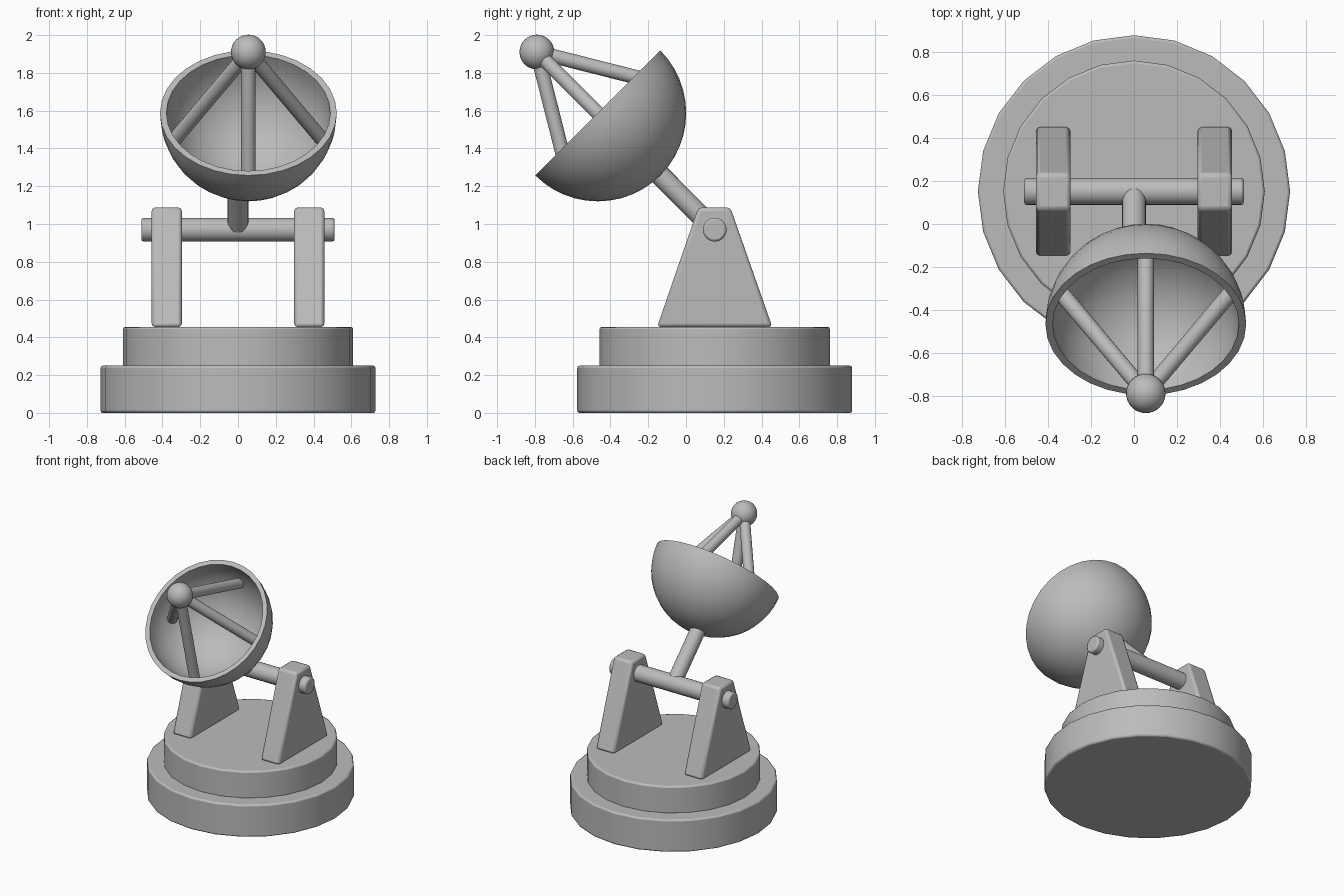
import bpy, bmesh, math
from mathutils import Vector

if "Cube" in bpy.data.objects:
    bpy.data.objects.remove(bpy.data.objects["Cube"], do_unlink=True)

GREY = (0.5, 0.5, 0.5, 1)
grey = bpy.data.materials.new("grey_metal")
grey.use_nodes = True
grey.diffuse_color = GREY
grey.node_tree.nodes["Principled BSDF"].inputs["Base Color"].default_value = GREY


def finish(obj, name, bevel=0.0, angle=35):
    """Name, colour, bevel and smooth a part."""
    obj.name = name
    obj.data.materials.clear()
    obj.data.materials.append(grey)
    if bevel:
        mod = obj.modifiers.new("soft_edges", 'BEVEL')
        mod.width = bevel
        mod.segments = 2
        mod.limit_method = 'ANGLE'
        mod.angle_limit = math.radians(40)
    bpy.ops.object.select_all(action='DESELECT')
    obj.select_set(True)
    bpy.context.view_layer.objects.active = obj
    bpy.ops.object.shade_smooth_by_angle(angle=math.radians(angle))
    return obj


def rod(name, start, end, radius, sides=24, bevel=0.0):
    """Cylinder between two points."""
    start, end = Vector(start), Vector(end)
    way = end - start
    bpy.ops.mesh.primitive_cylinder_add(vertices=sides, radius=radius, depth=way.length,
                                        location=(start + end) / 2)
    obj = bpy.context.object
    obj.rotation_euler = way.to_track_quat('Z', 'Y').to_euler()
    return finish(obj, name, bevel)


def mesh_object(name, bm):
    bmesh.ops.recalc_face_normals(bm, faces=bm.faces)
    mesh = bpy.data.meshes.new(name)
    bm.to_mesh(mesh)
    bm.free()
    obj = bpy.data.objects.new(name, mesh)
    bpy.context.collection.objects.link(obj)
    return obj


# Stepped round base
PIVOT_Y = 0.152
rod("base_lower", (0, PIVOT_Y, 0), (0, PIVOT_Y, 0.25), 0.728, bevel=0.012)
rod("base_upper", (0, PIVOT_Y, 0.24), (0, PIVOT_Y, 0.455), 0.61, bevel=0.012)

# Pair of tapered supports
PROFILE = [(-0.153, 0.455), (0.457, 0.455), (0.235, 1.087), (0.065, 1.087)]
for side, label in ((1, "left"), (-1, "right")):
    bm = bmesh.new()
    face = bm.faces.new([bm.verts.new((side * 0.297, y, z)) for y, z in PROFILE])
    grown = bmesh.ops.extrude_face_region(bm, geom=[face])["geom"]
    bmesh.ops.translate(bm, vec=(side * 0.16, 0, 0),
                        verts=[v for v in grown if isinstance(v, bmesh.types.BMVert)])
    finish(mesh_object("support", bm), label + "_support", bevel=0.018)

# Axle through the supports and the arm that carries the dish
rod("axle", (-0.512, PIVOT_Y, 0.97), (0.512, PIVOT_Y, 0.97), 0.063, bevel=0.012)
rod("dish_arm", (0, 0.126, 0.994), (0, -0.152, 1.273), 0.055)

# Hollow hemispherical dish, spun from its wall section
CENTRE = Vector((0.055, -0.467, 1.588))
AXIS = Vector((0, -1, 1)).normalized()
OUTER, INNER, RINGS = 0.468, 0.434, 12
bm = bmesh.new()
steps = [math.pi / 2 * i / RINGS for i in range(RINGS + 1)]
section = [(OUTER * math.sin(a), -OUTER * math.cos(a)) for a in steps]
section += [(INNER * math.sin(a), -INNER * math.cos(a)) for a in reversed(steps)]
verts = [bm.verts.new((r, 0, h)) for r, h in section]
edges = [bm.edges.new(pair) for pair in zip(verts, verts[1:])]
bmesh.ops.spin(bm, geom=verts + edges, cent=(0, 0, 0), axis=(0, 0, 1),
               angle=math.tau, steps=32)
bmesh.ops.remove_doubles(bm, verts=bm.verts, dist=0.0005)
dish = finish(mesh_object("dish", bm), "dish")
dish.location = CENTRE
dish.rotation_euler = (math.radians(45), 0, 0)

# Receiver ball held by four struts
ball_centre = CENTRE + AXIS * 0.456
bpy.ops.mesh.primitive_uv_sphere_add(segments=32, ring_count=16, radius=0.092,
                                     location=ball_centre)
finish(bpy.context.object, "receiver_ball")
ACROSS = Vector((1, 0, 0))
UP = AXIS.cross(ACROSS)
for out, label in ((ACROSS, "left"), (-ACROSS, "right"), (UP, "upper"), (-UP, "lower")):
    rod(label + "_strut", ball_centre, CENTRE - AXIS * 0.19 + out * 0.385, 0.038)
